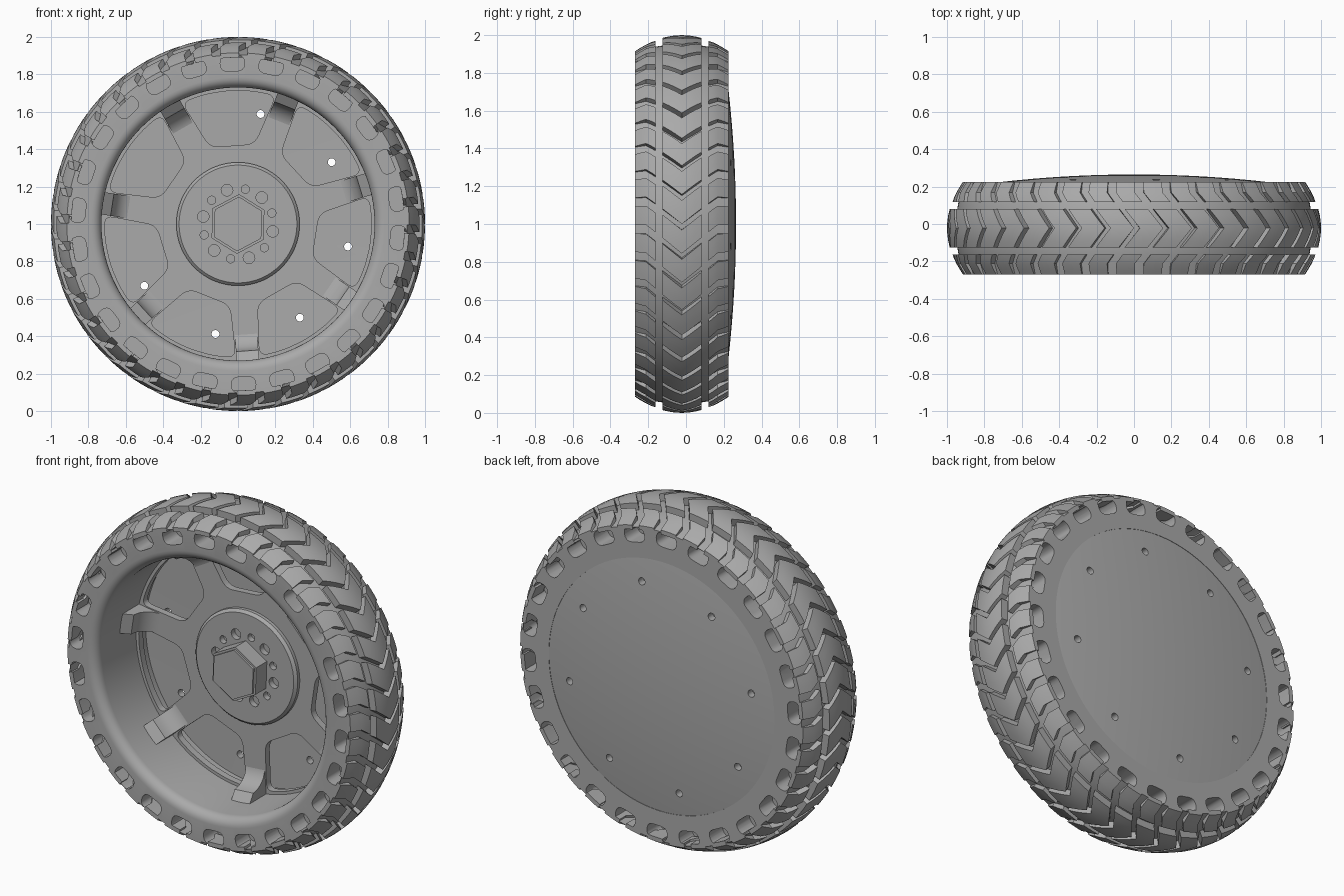
import bpy, bmesh, math
from math import sin, cos, pi, tau, radians
from mathutils import Vector

cube = bpy.data.objects.get("Cube")
if cube:
    bpy.data.objects.remove(cube, do_unlink=True)

mat = bpy.data.materials.new("mid_grey")
mat.use_nodes = True
GREY = (0.4, 0.4, 0.4, 1)
mat.diffuse_color = GREY
mat.node_tree.nodes["Principled BSDF"].inputs["Base Color"].default_value = GREY

MID = -0.022        # middle plane of the tyre
SPOKES, SPOKE_PHASE = 7, radians(17)


def polar(r, a, y):
    return Vector((r * cos(a), y, 1 + r * sin(a)))


def finish(name, bm, angle=30):
    bmesh.ops.recalc_face_normals(bm, faces=bm.faces)
    mesh = bpy.data.meshes.new(name)
    bm.to_mesh(mesh)
    bm.free()
    ob = bpy.data.objects.new(name, mesh)
    bpy.context.collection.objects.link(ob)
    mesh.materials.append(mat)
    smooth(ob, angle)
    return ob


def smooth(ob, angle=30):
    bpy.ops.object.select_all(action='DESELECT')
    ob.select_set(True)
    bpy.context.view_layer.objects.active = ob
    bpy.ops.object.shade_smooth_by_angle(angle=radians(angle))


def lathe(bm, profile, closed=True, steps=128):
    """Spin (radius, y) points around the axle."""
    rings = []
    for r, y in profile:
        if r == 0:
            rings.append([bm.verts.new(polar(0, 0, y))] * steps)
        else:
            rings.append([bm.verts.new(polar(r, tau * i / steps, y)) for i in range(steps)])
    pairs = list(zip(rings, rings[1:])) + ([(rings[-1], rings[0])] if closed else [])
    for a, b in pairs:
        for i in range(steps):
            j = (i + 1) % steps
            quad = list(dict.fromkeys([a[i], a[j], b[j], b[i]]))
            if len(quad) > 2:
                bm.faces.new(quad)


def prism(bm, outline, offset):
    """Extrude a closed outline of 3D points by an offset vector."""
    a = [bm.verts.new(p) for p in outline]
    b = [bm.verts.new(Vector(p) + Vector(offset)) for p in outline]
    bm.faces.new(a)
    bm.faces.new(b[::-1])
    for i in range(len(a)):
        j = (i + 1) % len(a)
        bm.faces.new((a[i], b[i], b[j], a[j]))


def rounded(points, radius, steps=5):
    """Round the corners of a 2D polygon."""
    out = []
    pts = [Vector(p) for p in points]
    for i, p in enumerate(pts):
        a = p + (pts[i - 1] - p).normalized() * radius
        b = p + (pts[(i + 1) % len(pts)] - p).normalized() * radius
        for k in range(steps + 1):
            t = k / steps
            out.append(a * (1 - t) ** 2 + p * 2 * t * (1 - t) + b * t * t)
    return out


def turned(points, angle, y):
    """Place 2D (radial, tangential) points on the wheel plane."""
    u, v = Vector((cos(angle), 0, sin(angle))), Vector((-sin(angle), 0, cos(angle)))
    return [Vector((0, y, 1)) + u * p[0] + v * p[1] for p in points]


def circle(r, n=16, centre=0):
    return [(centre + r * cos(tau * i / n), r * sin(tau * i / n)) for i in range(n)]


def cut(ob, cutter):
    mod = ob.modifiers.new("cut", 'BOOLEAN')
    mod.object = cutter
    mod.solver = 'EXACT'
    bpy.ops.object.select_all(action='DESELECT')
    ob.select_set(True)
    bpy.context.view_layer.objects.active = ob
    bpy.ops.object.modifier_apply(modifier=mod.name)
    bpy.data.objects.remove(cutter, do_unlink=True)
    smooth(ob)


# Tyre body with the rolled front lip and the straight inner wall
half = 0.247
side = [(0.905, -half), (0.938, -0.145), (0.945, -0.1), (0.958, 0),
        (0.945, 0.1), (0.938, 0.145), (0.905, half)]
lip = [(0.73 + 0.055 * (1 - sin(t)), -half + 0.055 * (1 - cos(t)))
       for t in [radians(15 * k) for k in range(6, -1, -1)]]
bm = bmesh.new()
lathe(bm, [(r, y + MID) for r, y in side + [(0.73, half)] + lip])
tyre = finish("tyre", bm)

# Ring of blind slots in both sidewalls
bm = bmesh.new()
slot = rounded([(0.818, -0.065), (0.902, -0.065), (0.902, 0.065), (0.818, 0.065)], 0.041)
for i in range(26):
    a = radians(92) + tau * i / 26
    for y, d in ((MID - half - 0.02, 0.14), (MID + half + 0.02, -0.14)):
        prism(bm, turned(slot, a, y), (0, d, 0))
cut(tyre, finish("slot_cutter", bm))


# Tread blocks
def tread(name, ys, top, base, shift, fill, count=40, steps=3):
    bm = bmesh.new()
    pitch = tau / count
    for c in range(count):
        def grid(rad):
            return [[bm.verts.new(polar(rad(y), c * pitch + shift(y) + pitch * fill * k / steps, y + MID))
                     for k in range(steps + 1)] for y in ys]
        t, b = grid(top), grid(base)
        for i in range(len(ys) - 1):
            for k in range(steps):
                for g in (t, b):
                    bm.faces.new((g[i][k], g[i][k + 1], g[i + 1][k + 1], g[i + 1][k]))
            for k in (0, steps):
                bm.faces.new((t[i][k], t[i + 1][k], b[i + 1][k], b[i][k]))
        for i in (0, -1):
            for k in range(steps):
                bm.faces.new((t[i][k], t[i][k + 1], b[i][k + 1], b[i][k]))
    return finish(name, bm)


tread("centre_tread", [-0.103, -0.07, -0.035, 0, 0.035, 0.07, 0.103],
      lambda y: 1 - 1.4 * y * y, lambda y: 0.935, lambda y: 0.8 * abs(y), 0.8)
for sign, label in ((-1, "front"), (1, "back")):
    tread(label + "_shoulder_tread", [sign * v for v in (0.14, 0.165, 0.19, 0.22, half)],
          lambda y: 0.97 - 0.055 * ((abs(y) - 0.14) / 0.107) ** 1.3, lambda y: 0.89,
          lambda y: 0.8 * min(abs(y), 0.19), 0.68)

# Spoked wheel plate with rounded windows
bm = bmesh.new()
lathe(bm, [(0, 0.1), (0.74, 0.1), (0.74, 0.14), (0, 0.14)], closed=False)
plate = finish("wheel_plate", bm)
bm = bmesh.new()
w = tau / SPOKES / 2
outer = [(0.715 * cos(t), 0.715 * sin(t)) for t in (-w + 0.09, -w * 0.4, 0, w * 0.4, w - 0.09)]
window = rounded([(0.42, 0.12), (0.42, -0.12)] + outer, 0.05)
for i in range(SPOKES):
    prism(bm, turned(window, SPOKE_PHASE + w + i * 2 * w, 0.06), (0, 0.12, 0))
cut(plate, finish("window_cutter", bm))

# Curved gussets joining the spokes to the inner wall
bm = bmesh.new()
rise = [(0.56 + 0.12 * sin(t), 0.105 - 0.12 * (1 - cos(t))) for t in [radians(18 * k) for k in range(6)]]
gusset = [(0.74, 0.14), (0.56, 0.14)] + rise + [(0.74, -0.06)]
for i in range(SPOKES):
    a = SPOKE_PHASE + i * 2 * w
    v = Vector((-sin(a), 0, cos(a)))
    prism(bm, [polar(r, a, y) - v * 0.06 for r, y in gusset], v * 0.12)
finish("spoke_gussets", bm)

# Hub disc with alternating bolt holes
bm = bmesh.new()
lathe(bm, [(0, 0.065), (0.315, 0.065), (0.33, 0.08), (0.33, 0.16), (0, 0.16)], closed=False, steps=64)
hub = finish("hub_disc", bm)
bm = bmesh.new()
for i in range(12):
    hole = circle(0.031 if i % 2 == 0 else 0.022, centre=0.19)
    prism(bm, turned(hole, radians(108) + i * tau / 12, 0.03), (0, 0.09, 0))
cut(hub, finish("bolt_hole_cutter", bm))

# Hexagonal axle nut
bm = bmesh.new()
prism(bm, turned(circle(0.16, 6), radians(88), -0.045), (0, 0.15, 0))
bmesh.ops.bevel(bm, geom=[e for e in bm.edges if max(v.co.y for v in e.verts) < 0],
                offset=0.012, segments=2, affect='EDGES')
finish("axle_nut", bm)

# Domed back cover with eight bolt holes
bm = bmesh.new()
radii = [0.09 * k for k in range(8)] + [0.71]
dome = [(r, 0.265 - 0.04 * (r / 0.71) ** 2) for r in radii]
lathe(bm, dome + [(0.735, 0.222), (0.735, 0.19), (0, 0.205)], closed=False)
cover = finish("back_cover", bm)
bm = bmesh.new()
for i in range(8):
    prism(bm, turned(circle(0.021, centre=0.6), radians(33.4) + i * tau / 8, 0.15), (0, 0.15, 0))
cut(cover, finish("cover_hole_cutter", bm))
